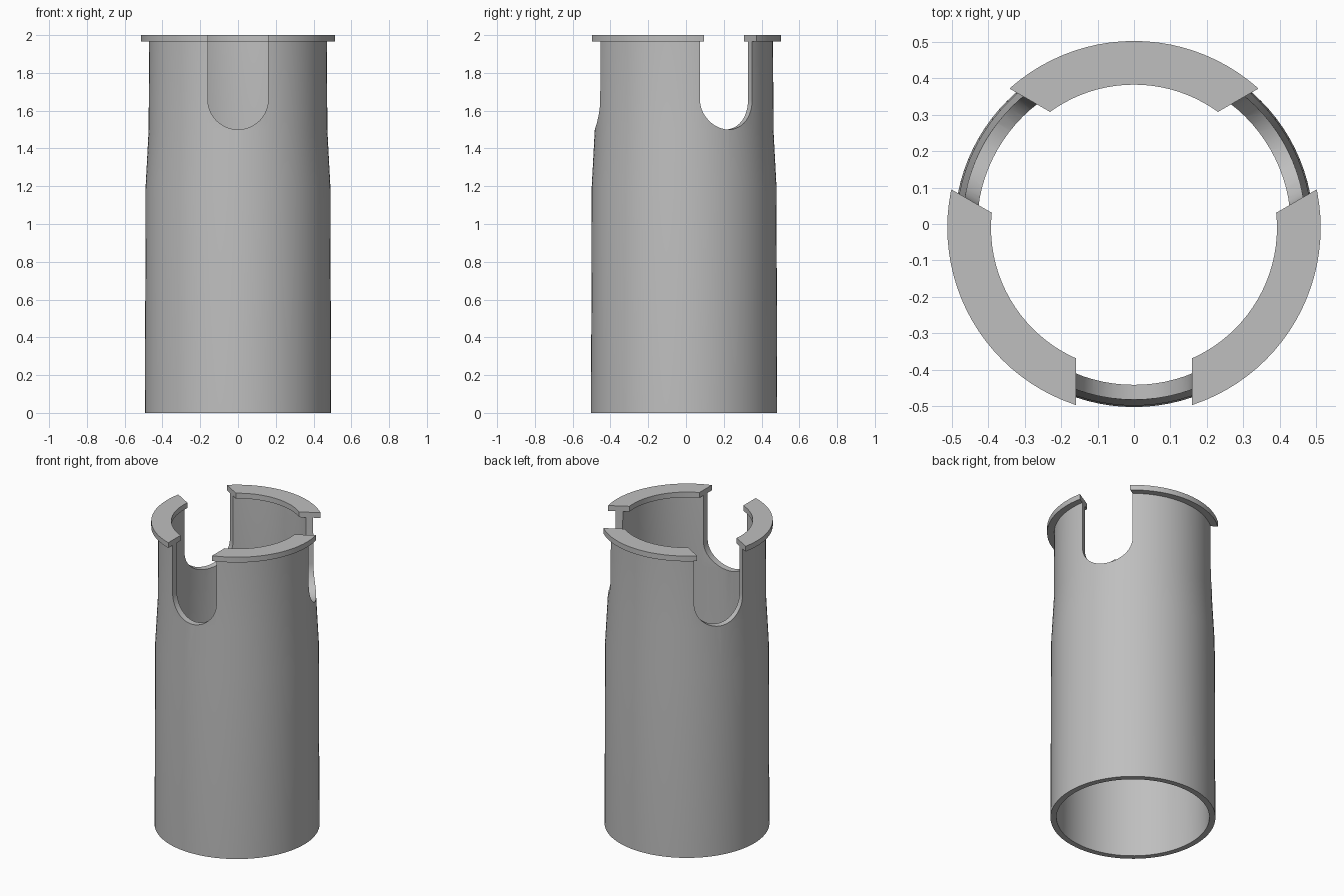
import bpy, bmesh, math
from mathutils import Matrix, Vector

cube = bpy.data.objects.get("Cube")
if cube:
    bpy.data.objects.remove(cube, do_unlink=True)

CENTRE = Vector((0, -0.01, 0))
SEGMENTS = 96

grey = bpy.data.materials.new("plain grey")
grey.use_nodes = True
colour = (0.52, 0.52, 0.52, 1)
grey.diffuse_color = colour
grey.node_tree.nodes["Principled BSDF"].inputs["Base Color"].default_value = colour


def make_object(name, bm):
    bmesh.ops.recalc_face_normals(bm, faces=bm.faces)
    mesh = bpy.data.meshes.new(name)
    bm.to_mesh(mesh)
    bm.free()
    mesh.materials.append(grey)
    obj = bpy.data.objects.new(name, mesh)
    bpy.context.collection.objects.link(obj)
    return obj


def lathe(name, profile):
    """Revolve a closed (radius, height) outline around the vertical axis."""
    bm = bmesh.new()
    rings = []
    for i in range(SEGMENTS):
        a = 2 * math.pi * i / SEGMENTS
        rings.append([bm.verts.new((r * math.cos(a), r * math.sin(a), z)) for r, z in profile])
    n = len(profile)
    for i, ring in enumerate(rings):
        following = rings[(i + 1) % SEGMENTS]
        for j in range(n):
            k = (j + 1) % n
            bm.faces.new((ring[j], following[j], following[k], ring[k]))
    obj = make_object(name, bm)
    obj.location = CENTRE
    return obj


def slot_cutter(name, angle, half_width=0.16, arc_z=1.66, steps=24):
    """Round-bottomed prism reaching outwards along one direction."""
    outline = [(half_width, 2.2), (-half_width, 2.2)]
    for i in range(steps + 1):
        a = math.pi * (1 + i / steps)
        outline.append((half_width * math.cos(a), arc_z + half_width * math.sin(a)))
    bm = bmesh.new()
    face = bm.faces.new([bm.verts.new((0.2, y, z)) for y, z in outline])
    pushed = bmesh.ops.extrude_face_region(bm, geom=[face])["geom"]
    bmesh.ops.translate(bm, vec=(0.5, 0, 0),
                        verts=[v for v in pushed if isinstance(v, bmesh.types.BMVert)])
    bm.transform(Matrix.Rotation(angle, 4, "Z"))
    obj = make_object(name, bm)
    obj.location = CENTRE
    obj.hide_render = True
    return obj


# Tapered tube with a thin flange projecting both outwards and inwards
outer = [(0.493, 0), (0.489, 1.2), (0.473, 1.5), (0.471, 1.965)]
flange = [(0.513, 1.965), (0.513, 2), (0.393, 2), (0.393, 1.965)]
inner = [(0.43, 1.965), (0.432, 1.5), (0.452, 1.2), (0.457, 0)]
sleeve = lathe("flanged_sleeve", outer + flange + inner)

# Three open slots, evenly spaced
bpy.context.view_layer.objects.active = sleeve
for degrees in (-90, 30, 150):
    cutter = slot_cutter("slot_cutter", math.radians(degrees))
    mod = sleeve.modifiers.new("slot", "BOOLEAN")
    mod.operation = "DIFFERENCE"
    mod.solver = "EXACT"
    mod.object = cutter
    bpy.ops.object.modifier_apply(modifier=mod.name)
    bpy.data.objects.remove(cutter, do_unlink=True)

# Smooth walls, crisp rims
bpy.ops.object.select_all(action="DESELECT")
sleeve.select_set(True)
bpy.ops.object.shade_smooth_by_angle(angle=math.radians(25))
